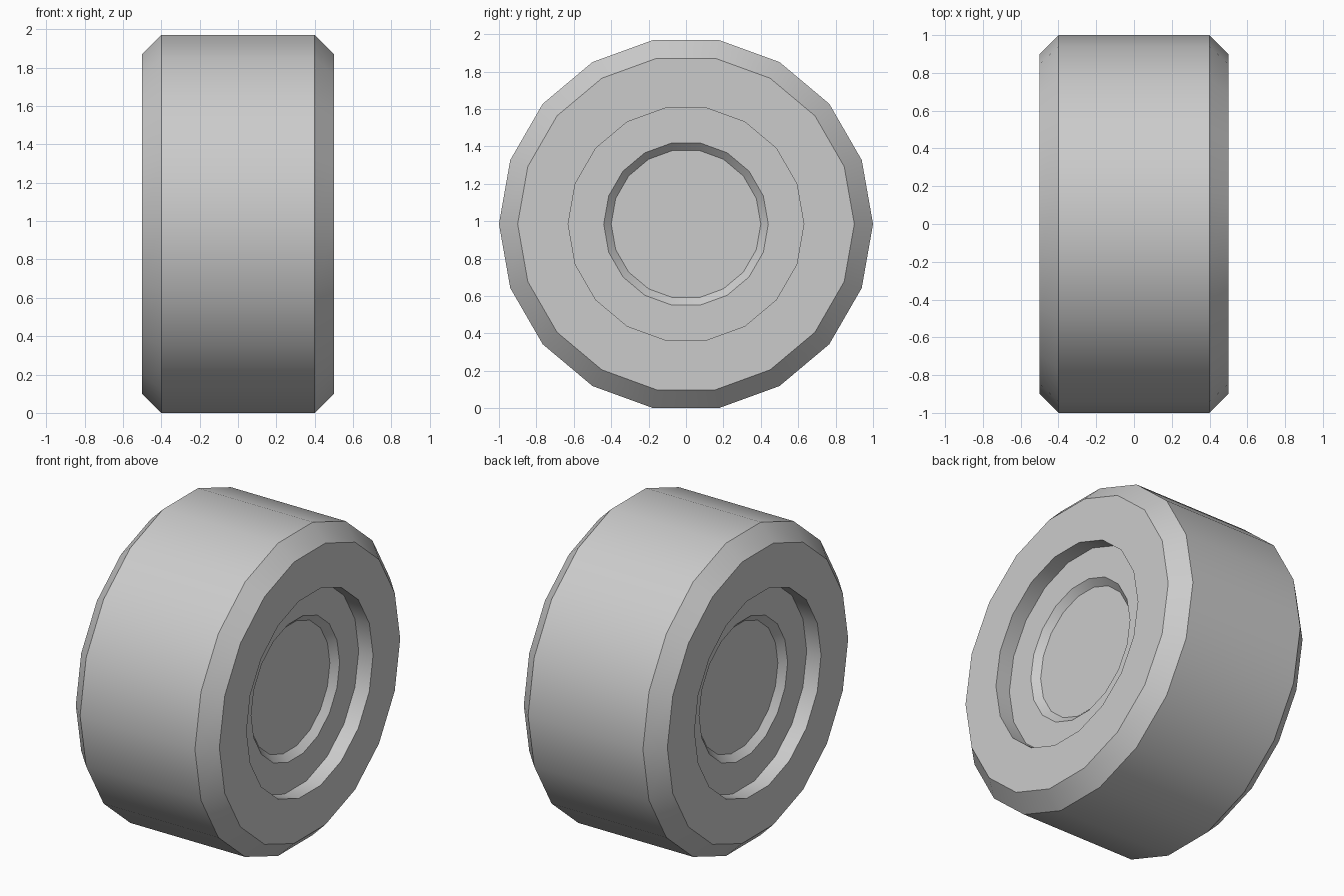
import bpy, bmesh
from math import cos, sin, pi, radians

if "Cube" in bpy.data.objects:
    bpy.data.objects.remove(bpy.data.objects["Cube"])

SIDES = 18
CENTRE_Z = sin(radians(80))   # flat side of the polygon rests on z = 0

# Half profile as (x, radius), hub recess to tread; mirrored for the other side
half = [(0.36, 0.40), (0.40, 0.44), (0.40, 0.63), (0.50, 0.63), (0.50, 0.90), (0.40, 1.00)]
profile = half + [(-x, r) for x, r in reversed(half)]

bm = bmesh.new()

# Rings of the wheel, revolved around the x axis
rings = []
for x, r in profile:
    rings.append([bm.verts.new((x, r * cos(2 * pi * i / SIDES),
                                CENTRE_Z + r * sin(2 * pi * i / SIDES)))
                  for i in range(SIDES)])
for a, b in zip(rings, rings[1:]):
    for i in range(SIDES):
        j = (i + 1) % SIDES
        bm.faces.new((a[i], a[j], b[j], b[i]))

# Hub discs
bm.faces.new(rings[0])
bm.faces.new(rings[-1])
bmesh.ops.recalc_face_normals(bm, faces=bm.faces)

mesh = bpy.data.meshes.new("wheel")
bm.to_mesh(mesh)
bm.free()
wheel = bpy.data.objects.new("wheel", mesh)
bpy.context.collection.objects.link(wheel)

# Smooth around the tread, sharp at the rims
bpy.context.view_layer.objects.active = wheel
wheel.select_set(True)
bpy.ops.object.shade_smooth_by_angle(angle=radians(30))
